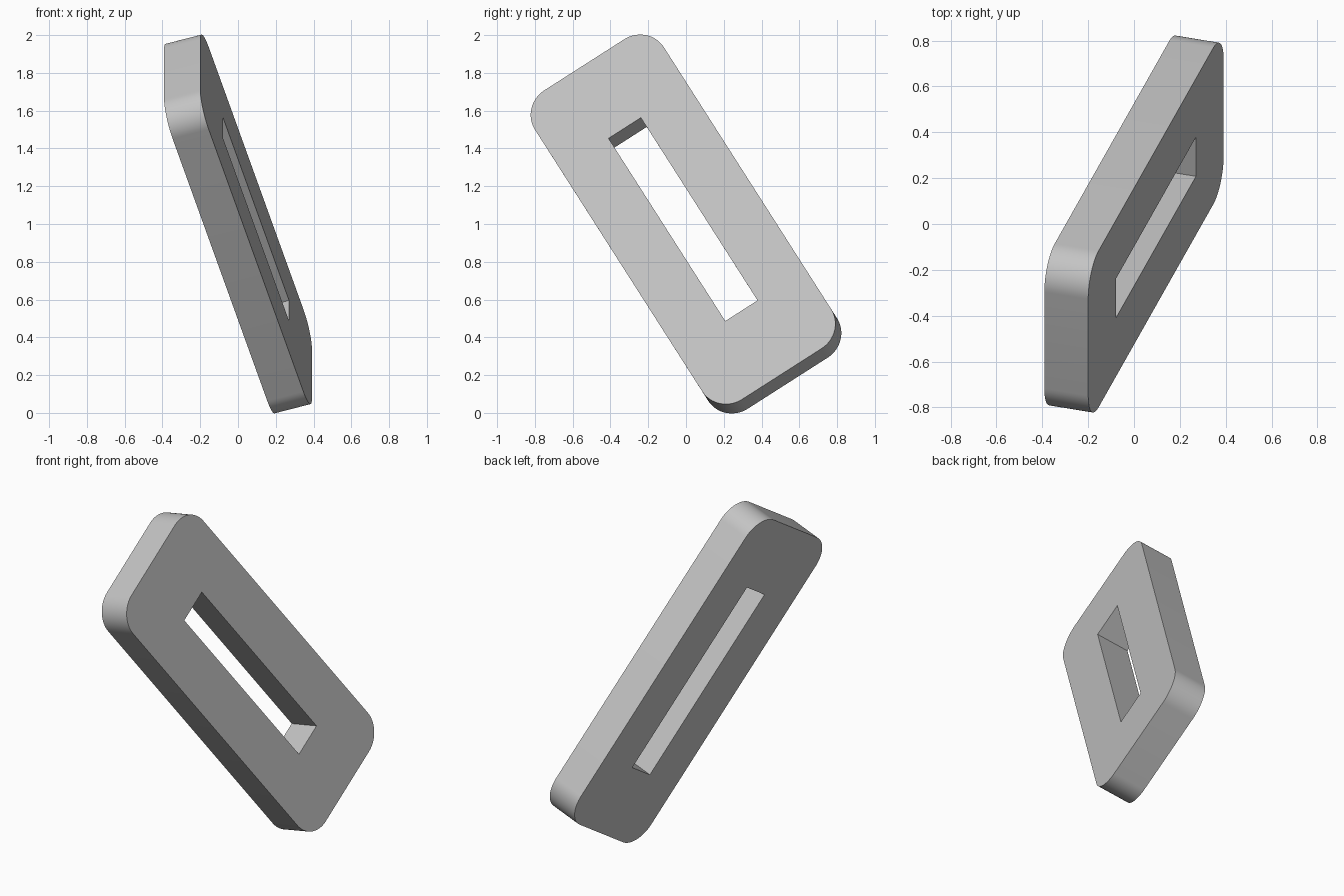
import bpy, bmesh, math
from mathutils import Vector, Matrix

cube = bpy.data.objects.get("Cube")
if cube:
    bpy.data.objects.remove(cube, do_unlink=True)

LENGTH, WIDTH, RADIUS, THICK = 2.03, 0.81, 0.155, 0.2
SLOT_LENGTH, SLOT_WIDTH = 1.2, 0.203


def rounded_rectangle(length, width, radius, steps):
    """Corner arcs of a rectangle; zero radius gives sharp corners."""
    points = []
    for quarter, (sx, sy) in enumerate([(1, 1), (-1, 1), (-1, -1), (1, -1)]):
        for i in range(steps + 1):
            angle = math.pi / 2 * (quarter + i / max(steps, 1))
            points.append((sx * (length / 2 - radius) + radius * math.cos(angle),
                           sy * (width / 2 - radius) + radius * math.sin(angle)))
    return points


def add_loop(bm, points):
    verts = [bm.verts.new((x, y, -THICK / 2)) for x, y in points]
    return [bm.edges.new((v, verts[(i + 1) % len(verts)])) for i, v in enumerate(verts)]


# Slotted plate: outline and slot filled, then thickened
bm = bmesh.new()
edges = add_loop(bm, rounded_rectangle(LENGTH, WIDTH, RADIUS, 16))
edges += add_loop(bm, rounded_rectangle(SLOT_LENGTH, SLOT_WIDTH, 0, 0))
bmesh.ops.triangle_fill(bm, edges=edges, use_beauty=True)
result = bmesh.ops.extrude_face_region(bm, geom=bm.faces[:])
bmesh.ops.translate(bm, vec=(0, 0, THICK),
                    verts=[g for g in result["geom"] if isinstance(g, bmesh.types.BMVert)])
bmesh.ops.recalc_face_normals(bm, faces=bm.faces[:])
mesh = bpy.data.meshes.new("slotted_plate")
bm.to_mesh(mesh)
bm.free()
plate = bpy.data.objects.new("slotted_plate", mesh)
bpy.context.collection.objects.link(plate)

# Tilted pose: long axis, short axis and face normal
long_axis = Vector((0.291, 0.515, -0.806)).normalized()
face_normal = long_axis.cross(Vector((0, -0.843, -0.538))).normalized()
if face_normal.x < 0:
    face_normal.negate()
short_axis = face_normal.cross(long_axis)
pose = Matrix((long_axis, short_axis, face_normal)).transposed().to_4x4()
mesh.transform(Matrix.Translation((0, 0, 1)) @ pose)

# Grey finish
grey = bpy.data.materials.new("grey")
grey.use_nodes = True
colour = (0.55, 0.55, 0.55, 1)
grey.diffuse_color = colour
grey.node_tree.nodes["Principled BSDF"].inputs["Base Color"].default_value = colour
mesh.materials.append(grey)

bpy.ops.object.select_all(action="DESELECT")
plate.select_set(True)
bpy.context.view_layer.objects.active = plate
bpy.ops.object.shade_smooth_by_angle(angle=math.radians(30))
